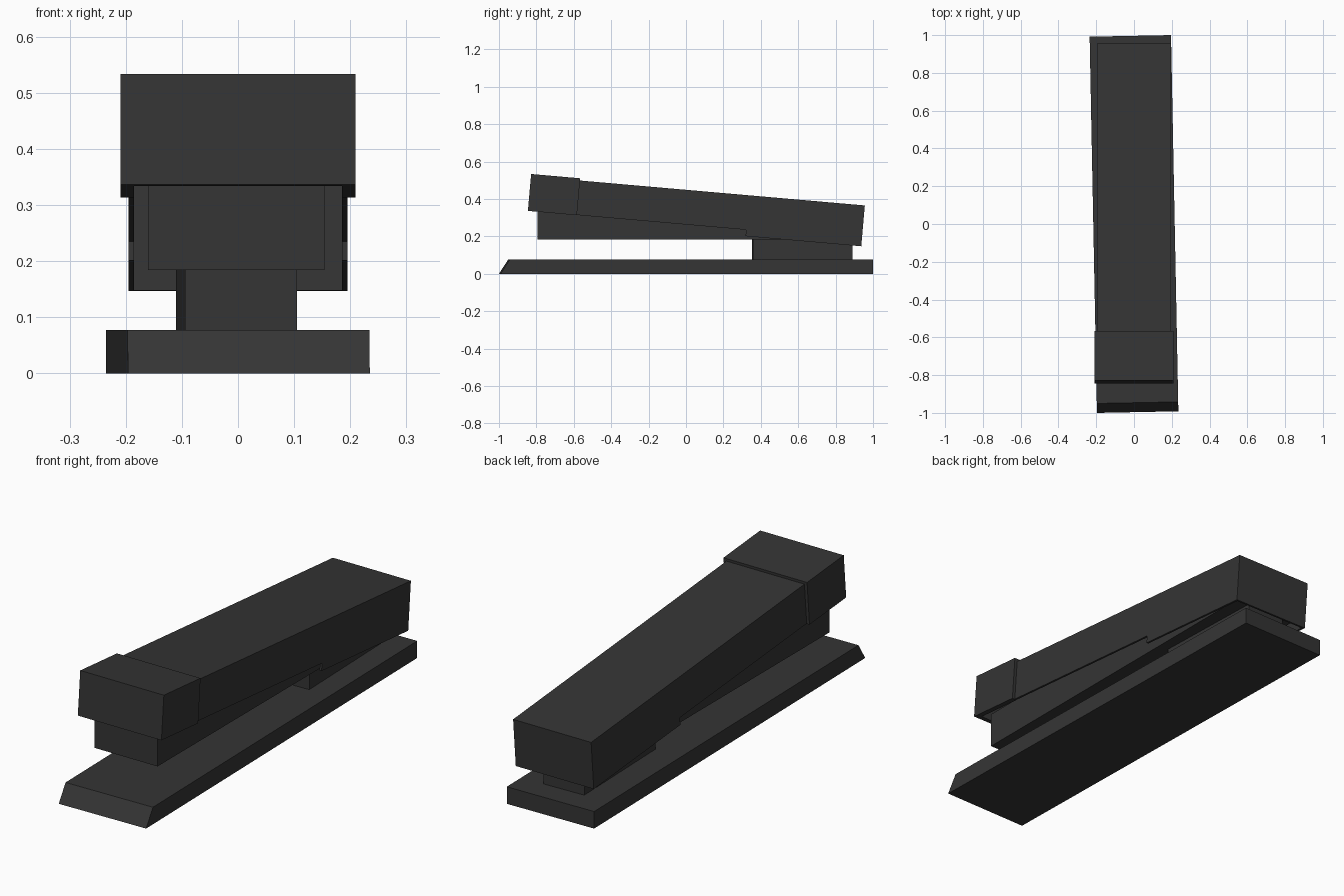
import bpy, bmesh, math

if "Cube" in bpy.data.objects:
    bpy.data.objects.remove(bpy.data.objects["Cube"])

black = bpy.data.materials.new("charcoal_black")
black.diffuse_color = (0.035, 0.035, 0.035, 1)
black.use_nodes = True
black.node_tree.nodes["Principled BSDF"].inputs["Base Color"].default_value = black.diffuse_color


def part(name, profile, width, loc, rot, open_rule=None, wall=0.0):
    """Extrude a side profile (y, z) across x; optionally open some faces and give it a wall."""
    bm = bmesh.new()
    face = bm.faces.new([bm.verts.new((-width / 2, y, z)) for y, z in profile])
    ext = bmesh.ops.extrude_face_region(bm, geom=[face], use_keep_orig=True)
    moved = [v for v in ext["geom"] if isinstance(v, bmesh.types.BMVert)]
    bmesh.ops.translate(bm, verts=moved, vec=(width, 0, 0))
    bmesh.ops.recalc_face_normals(bm, faces=bm.faces)
    if open_rule:
        bm.normal_update()
        gone = [f for f in bm.faces if open_rule(f.normal)]
        bmesh.ops.delete(bm, geom=gone, context="FACES")
    me = bpy.data.meshes.new(name)
    bm.to_mesh(me)
    bm.free()
    me.materials.append(black)
    ob = bpy.data.objects.new(name, me)
    ob.location = loc
    ob.rotation_euler = [math.radians(a) for a in rot]
    bpy.context.collection.objects.link(ob)
    if wall:
        m = ob.modifiers.new("wall", "SOLIDIFY")
        m.thickness = wall
        m.offset = -1
        m.use_even_offset = True
    return ob


def rect(y0, y1, z0, z1):
    return [(y0, z0), (y1, z0), (y1, z1), (y0, z1)]


# base plate with sloped front, turned slightly
part("base", [(-0.996, 0), (0.996, 0), (0.996, 0.077), (-0.946, 0.077)],
     0.431, (0, 0, 0), (0, 0, 1.12))

# rear hinge block
part("hinge_block", rect(-0.266, 0.266, 0.07, 0.187),
     0.199, (-0.003, 0.622, 0), (0, 0, 1.8))

# staple tray
part("staple_tray", rect(-0.795, 0.88, 0.184, 0.345), 0.314, (-0.003, 0, 0), (0, 0, 0))

# tilted hollow arm with a step in its lower edge
pivot, tilt = (0, 0.937, 0.147), (-5, 0, 0)
part("arm", [(-1.77, 0.034), (-0.621, 0.034), (-0.621, 0), (0, 0), (0, 0.219), (-1.77, 0.219)],
     0.39, pivot, tilt, lambda n: n.z < -0.9 or n.y < -0.9, 0.01)

# hollow cap over the front of the arm
part("front_cap", rect(-1.792, -1.529, 0.033, 0.231),
     0.418, pivot, tilt, lambda n: n.z < -0.9 or n.y > 0.9, 0.024)
